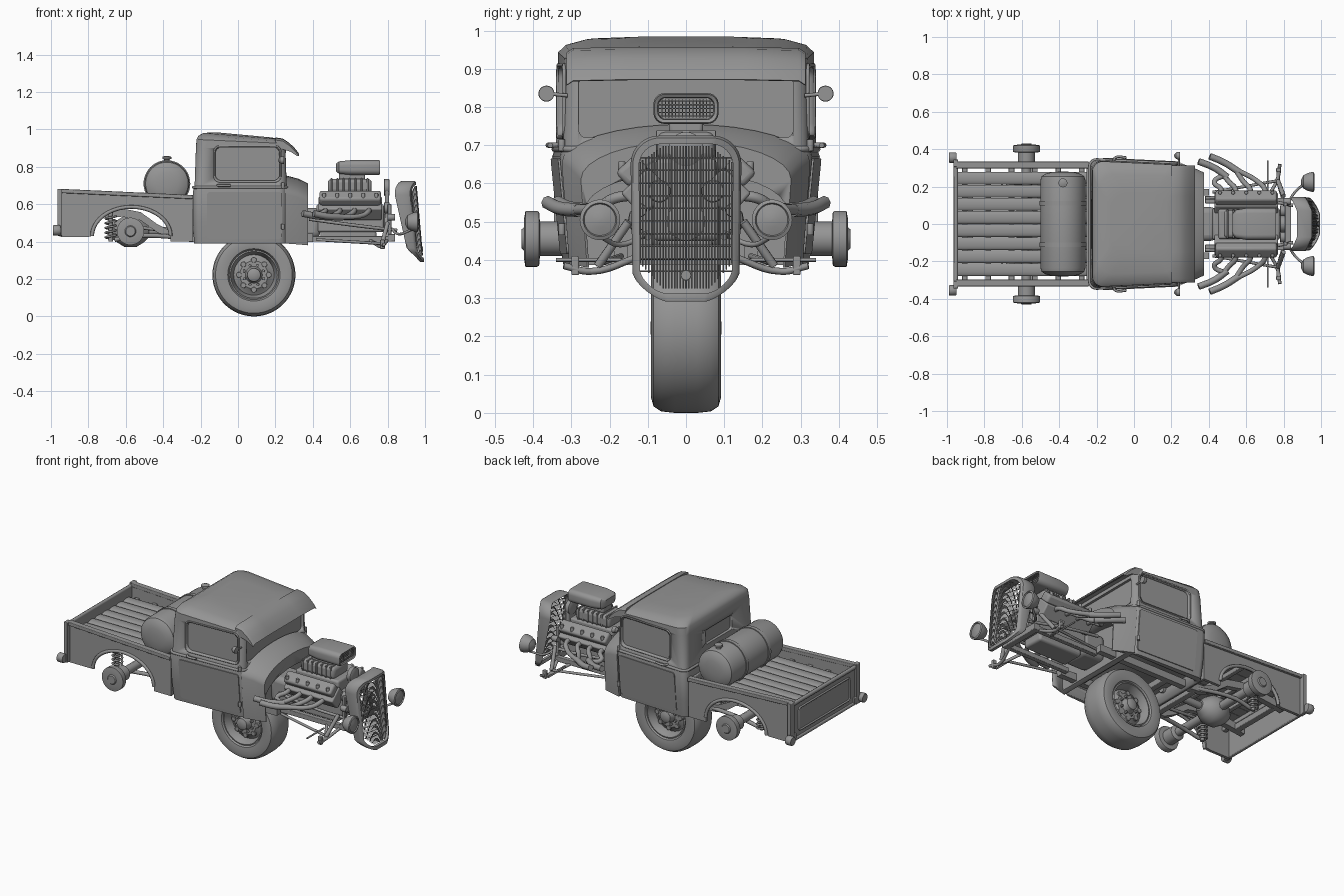
import bpy, bmesh, math
from math import sin, cos, pi
from mathutils import Vector

if "Cube" in bpy.data.objects:
    bpy.data.objects.remove(bpy.data.objects["Cube"])

GREY = bpy.data.materials.new("primer_grey")
GREY.use_nodes = True
GREY.diffuse_color = (0.3, 0.3, 0.3, 1)
GREY.node_tree.nodes["Principled BSDF"].inputs["Base Color"].default_value = (0.3, 0.3, 0.3, 1)


def finish(name, bm, bevel=0, angle=35):
    bmesh.ops.recalc_face_normals(bm, faces=bm.faces)
    me = bpy.data.meshes.new(name)
    bm.to_mesh(me)
    bm.free()
    me.materials.append(GREY)
    ob = bpy.data.objects.new(name, me)
    bpy.context.collection.objects.link(ob)
    bpy.ops.object.select_all(action='DESELECT')
    ob.select_set(True)
    bpy.context.view_layer.objects.active = ob
    if bevel:
        m = ob.modifiers.new("bevel", 'BEVEL')
        m.width, m.segments = bevel, 3
    bpy.ops.object.shade_smooth_by_angle(angle=math.radians(angle))
    return ob


def loft(name, rings, loop=False, bevel=0):
    bm = bmesh.new()
    vs = [[bm.verts.new(p) for p in r] for r in rings]
    n = len(vs[0])
    for a, b in list(zip(vs, vs[1:])) + ([(vs[-1], vs[0])] if loop else []):
        for i in range(n):
            j = (i + 1) % n
            bm.faces.new((a[i], a[j], b[j], b[i]))
    if not loop:
        bm.faces.new(vs[0])
        bm.faces.new(vs[-1])
    return finish(name, bm, bevel)


def box(name, x, y, z, bevel=0.004, tilt=0):
    bm = bmesh.new()
    bmesh.ops.create_cube(bm, size=1)
    for v in bm.verts:
        v.co = Vector((v.co.x * (x[1] - x[0]), v.co.y * (y[1] - y[0]), v.co.z * (z[1] - z[0])))
    ob = finish(name, bm, bevel)
    ob.location = (sum(x) / 2, sum(y) / 2, sum(z) / 2)
    ob.rotation_euler.x = tilt
    return ob


def rrect(cx, cy, hx, hy, r, n=6):
    out = []
    for k, (sx, sy) in enumerate(((1, 1), (-1, 1), (-1, -1), (1, -1))):
        for i in range(n + 1):
            a = (k + i / n) * pi / 2
            out.append((cx + sx * (hx - r) + r * cos(a), cy + sy * (hy - r) + r * sin(a)))
    return out


def lathe(name, prof, centre, axis, seg=40, loop=False):
    """prof: (radius, distance along axis)"""
    d = {'x': lambda r, a, t: (a, r * cos(t), r * sin(t)),
         'y': lambda r, a, t: (r * cos(t), a, r * sin(t)),
         'z': lambda r, a, t: (r * cos(t), r * sin(t), a)}[axis]
    c = Vector(centre)
    return loft(name, [[c + Vector(d(r, a, 2 * pi * i / seg)) for i in range(seg)] for r, a in prof], loop)


def disc(name, r, h, centre, axis, seg=24):
    return lathe(name, [(r * .9, -h), (r, -h * .8), (r, h * .8), (r * .9, h)], centre, axis, seg)


def tube(name, pts, r, smooth=True, closed=False):
    cu = bpy.data.curves.new(name, 'CURVE')
    cu.dimensions, cu.bevel_depth, cu.bevel_resolution = '3D', r, 2
    cu.use_fill_caps, cu.resolution_u = True, 6
    sp = cu.splines.new('BEZIER' if smooth else 'POLY')
    if smooth:
        sp.bezier_points.add(len(pts) - 1)
        for b, p in zip(sp.bezier_points, pts):
            b.co, b.handle_left_type, b.handle_right_type = p, 'AUTO', 'AUTO'
    else:
        sp.points.add(len(pts) - 1)
        for b, p in zip(sp.points, pts):
            b.co = (*p, 1)
    sp.use_cyclic_u = closed
    cu.materials.append(GREY)
    bpy.context.collection.objects.link(bpy.data.objects.new(name, cu))


def cut(ob, name, ring_a, ring_b):
    c = loft(name, [ring_a, ring_b])
    c.hide_render = c.hide_viewport = True
    m = ob.modifiers.new(name, 'BOOLEAN')
    m.operation, m.object, m.solver = 'DIFFERENCE', c, 'EXACT'


def side(x, y):
    """Cab narrows towards the front"""
    return y * (1 - .06 * (x + .2) / .44)


def section(z, xb, xf, hw, r):
    drop = max(0, z - 0.9) / 0.09 * 0.04
    return [(x, side(x, y), z - drop * (x + 0.2) / 0.44)
            for x, y in rrect((xb + xf) / 2, 0, (xf - xb) / 2, hw, r)]


# Cab with recessed windows and hollow underside
cab = loft("cab", [section(*s) for s in (
    (.39, -.235, .26, .322, .04), (.5, -.24, .26, .337, .04), (.67, -.24, .26, .35, .04),
    (.7, -.232, .26, .341, .04), (.9, -.225, .255, .337, .05), (.945, -.222, .25, .336, .06),
    (.965, -.212, .25, .318, .07), (.982, -.185, .235, .27, .08), (.992, -.12, .18, .17, .08))])
for s in (-1, 1):
    win = rrect(.05, .815, .17, .088, .03)
    cut(cab, "side_window_cutter", *[[(x, s * side(x, d), z) for x, z in win] for d in (.325, .4)])
back, shield = rrect(0, .82, .13, .045, .015), rrect(0, .8, .28, .08, .02)
cut(cab, "rear_window_cutter", [(-.3, y, z) for y, z in back], [(-.212, y, z) for y, z in back])
cut(cab, "windshield_cutter", [(.3, y, z) for y, z in shield], [(.24, y, z) for y, z in shield])
under = rrect(.04, 0, .255, .285, .03)
cut(cab, "underside_cutter", [(x, y, .3) for x, y in under], [(x, y, .46) for x, y in under])
tube("belt_moulding", section(.69, -.238, .26, .344, .04), .008, False, True)


# Cowl tapering into an arched, recessed firewall
def arch(x, hw, top, low):
    pts = [(x, hw * cos(pi * i / 16), top - .1 + .1 * sin(pi * i / 16)) for i in range(17)]
    return [(x, -hw * .94, low)] + pts[::-1] + [(x, hw * .94, low)]


cowl = loft("cowl", [arch(.25, .325, .755, .39), arch(.32, .3, .737, .385), arch(.375, .275, .71, .38)])
cut(cowl, "firewall_cutter", arch(.29, .28, .63, .3), arch(.42, .255, .63, .3))

# Sun visor flowing out of the roof
vis = [(.2, .957), (.24, .951), (.275, .927), (.303, .9), (.325, .872), (.318, .87), (.28, .895), (.245, .905),
       (.2, .92)]
loft("sun_visor", [[(x, y, z - d) for x, z in vis] for y, d in
                   ((-.312, .014), (-.295, .003), (-.15, 0), (.15, 0), (.295, .003), (.312, .014))])

for s in (-1, 1):
    # Door, mirror and handle
    door = rrect(.035, .54, .2, .125, .015)
    loft("door_panel", [[(x, s * side(x, d + (z - .415) * .1), z) for x, z in door] for d in (.325, .331)])
    tube("window_trim", [(x, s * side(x, .338), z) for x, z in rrect(.05, .815, .177, .095, .03)], .005, False, True)
    tube("door_handle", [(-.11, s * .335, .7), (-.1, s * .355, .7), (-.04, s * .355, .7)], .007)
    lathe("mirror", [(.005, -.025), (.018, -.015), (.021, 0), (.02, .006)], (.24, s * .365, .835), 'x', 20)
    tube("mirror_arm", [(.24, s * .31, .83), (.24, s * .36, .835)], .005)
    for z in (.48, .7):
        disc("door_hinge", .009, .015, (.24, s * .325, z), 'z', 12)

    # Bed side with open wheel arch
    top, base = [(-.95, .67), (-.24, .637)], [(-.24, .4), (-.36, .4)]
    curve = [(-.57 + .21 * cos(pi * i / 20), .43 + .155 * sin(pi * i / 20)) for i in range(21)]
    prof = top + base + curve + [(-.8, .425), (-.95, .425)]
    loft("bed_side", [[(x, s * y, z) for x, z in prof] for y in (.3, .318)])
    loft("bed_rail", [[(x, s * y, z + dz) for y, dz in ((.297, -.01), (.333, -.01), (.333, .012), (.297, .012))]
                      for x, z in top], bevel=.004)
    tube("arch_lip", [(x, s * .318, z) for x, z in curve], .01, False)
    box("bed_corner_post", (-.965, -.94), (s * .325 - .02, s * .325 + .02), (.43, .682))
    disc("tail_lamp", .028, .02, (-.97, s * .355, .46), 'x', 20)
    box("tail_bracket", (-.965, -.95), (s * .33 - .045, s * .33 + .045), (.44, .48))

    # Rear running gear
    hub = [(.03, .3), (.045, .31), (.045, .382), (.07, .384), (.073, .39), (.073, .42), (.05, .424), (.03, .424),
           (.025, .43)]
    lathe("rear_hub", [(r, s * a) for r, a in hub], (-.575, 0, .455), 'y')
    tube("coil_spring", [(-.68 + .028 * cos(t * pi / 6), s * .22 + .028 * sin(t * pi / 6), .41 + t * .0021)
                         for t in range(61)], .006, False)
    tube("shock", [(-.68, s * .22, .4), (-.68, s * .22, .57)], .012, False)
    tube("trailing_arm", [(-.66, s * .22, .41), (-.55, s * .22, .43), (-.22, s * .16, .415)], .012)
    tube("upper_link", [(-.575, s * .15, .48), (-.3, s * .13, .45)], .009)

    # Chassis rail kicked up over the axle, front suspension
    path = [(-.93, .53), (-.75, .55), (-.62, .555), (-.52, .535), (-.43, .47), (-.35, .43), (-.25, .42), (.4, .42)]
    loft("chassis_rail", [[(x, s * .17 + dy, z + dz) for dy, dz in
                           ((-.018, -.022), (.018, -.022), (.018, .022), (-.018, .022))] for x, z in path])
    box("front_rail", (.38, .84), (s * .125 - .015, s * .125 + .015), (.4, .43))
    tube("front_strut", [(.38, s * .14, .52), (.6, s * .14, .49), (.85, s * .1, .46)], .009)
    for x in (.7, .8):
        tube("lower_arm", [(x, s * .12, .41), (.77, s * .25, .37), (.78, s * .32, .385)], .009)
    tube("radius_rod", [(.42, s * .17, .41), (.76, s * .23, .39)], .008)
    tube("tie_rod", [(.715, s * .17, .4), (.715, s * .34, .4)], .005)
    box("spindle", (.76, .785), (s * .29 - .01, s * .29 + .01), (.36, .41))
    tube("coilover", [(.77, s * .23, .385), (.8, s * .15, .5)], .012)
    box("radiator_stay", (.8, .82), (s * .105 - .01, s * .105 + .01), (.4, .6))
    disc("stay_boss", .018, .02, (.82, s * .12, .53), 'x', 14)

    # Headlamp
    lathe("headlamp", [(.008, -.06), (.035, -.047), (.048, -.022), (.053, 0), (.053, .008), (.044, .012),
                       (.041, .006), (.02, .012), (.004, .014)], (.952, s * .225, .505), 'x', 32)
    tube("headlamp_bar", [(.82, s * .1, .47), (.86, s * .17, .44), (.925, s * .225, .462)], .007)

    # Engine bank, exhaust headers
    box("cylinder_head", (.43, .77), (s * .105 - .05, s * .105 + .05), (.535, .62), .008, -s * .75)
    box("valve_cover", (.435, .765), (s * .14 - .036, s * .14 + .036), (.605, .66), .014, -s * .75)
    for i in range(5):
        disc("cover_bolt", .01, .012, (.46 + i * .07, s * .168, .645), 'z', 10)
    for i in range(4):
        x, far = .46 + i * .078, i // 2
        tube("header_pipe", [(x, s * .13, .57), (x + .005, s * .185, .562), (x - .03, s * .225, .54),
                             (.48 + far * .06, s * (.26 + far * .035), .53)], .014)
    for far in (0, 1):
        tube("exhaust_tail", [(.5 + far * .06, s * (.25 + far * .03), .53), (.43 + far * .05, s * (.3 + far * .03), .535),
                              (.345 + far * .06, s * (.335 + far * .027), .55)], .018)

# Bed planks, bulkhead and tailgate
for i in range(8):
    y = -.245 + i * .07
    hump = [(y + .034 * cos(pi * k / 8), .6 + .012 * sin(pi * k / 8)) for k in range(9)]
    loft("floor_plank", [[(x, a, b) for a, b in hump] for x in (-.945, -.25)])
for i in range(6):
    box("bed_crossbar", (-.92 + i * .125, -.89 + i * .125), (-.3, .3), (.577, .602))
box("bed_bulkhead", (-.255, -.24), (-.3, .3), (.4, .64))
box("tailgate", (-.955, -.942), (-.305, .305), (.43, .67))
for z in (.44, .663):
    tube("tailgate_roll", [(-.952, -.305, z), (-.952, .305, z)], .012, False)
tube("tailgate_bead", [(-.956, y, z) for y, z in rrect(0, .55, .25, .07, .015)], .006, False, True)
for x, z in ((-.88, .53), (-.3, .42), (-.1, .42), (.25, .42)):
    box("crossmember", (x - .02, x + .02), (-.16, .16), (z - .018, z + .018))

# Fuel tank with straps and filler
end = [(.12, .235), (.114, .255), (.095, .268), (.06, .277), (.02, .28)]
lathe("fuel_tank", [(r, -a) for r, a in end[::-1]] + end, (-.38, 0, .71), 'y', 48)
for y in (-.11, .11):
    lathe("tank_strap", [(.115, -.012), (.125, -.012), (.125, .012), (.115, .012)], (-.38, y, .71), 'y', 48)
    box("tank_cradle", (-.46, -.3), (y - .02, y + .02), (.6, .64))
lathe("filler_cap", [(.015, 0), (.015, .025), (.024, .027), (.024, .038), (.01, .043)], (-.38, .22, .815), 'z', 20)

# Rear axle and driveline
lathe("differential", [(.03, -.1), (.06, -.07), (.085, -.03), (.085, .03), (.06, .07), (.03, .1)],
      (-.575, 0, .455), 'x')
tube("rear_axle", [(-.575, -.36, .455), (-.575, .36, .455)], .026, False)
tube("driveshaft", [(-.5, 0, .455), (-.2, 0, .46)], .022, False)

# Single road wheel
tyre = [(.13, -.07), (.14, -.085), (.18, -.092), (.205, -.085), (.218, -.065), (.222, -.03)]
lathe("tyre", tyre + [(r, -a) for r, a in tyre[::-1]], (.085, 0, .222), 'y', 64, loop=True)
rim = [(.132, -.078), (.125, -.08), (.118, -.06), (.108, -.03)]
lathe("rim", rim + [(r, -a) for r, a in rim[::-1]], (.085, 0, .222), 'y', 48, loop=True)
face = [(.11, -.025), (.1, -.03), (.075, -.05), (.045, -.05), (.038, -.06), (.035, -.085), (.02, -.092), (.004, -.093)]
lathe("wheel_centre", face[::-1] + [(r, -a) for r, a in face], (.085, 0, .222), 'y', 48)
for s in (-1, 1):
    for i in range(8):
        a = i * pi / 4
        disc("wheel_boss", .015, .008, (.085 + .08 * cos(a), s * .045, .222 + .08 * sin(a)), 'y', 14)
        disc("lug_nut", .008, .01, (.085 + .055 * cos(a + .4), s * .055, .222 + .055 * sin(a + .4)), 'y', 6)

# Engine block, supercharger and air scoop
box("engine_block", (.42, .78), (-.085, .085), (.45, .6), .012)
box("oil_pan", (.44, .74), (-.07, .07), (.4, .46), .015)
box("gearbox", (.28, .44), (-.09, .09), (.42, .58), .03)
box("intake_manifold", (.45, .75), (-.08, .08), (.59, .665), .012)
box("supercharger", (.48, .715), (-.075, .075), (.66, .735), .02)
for i in range(7):
    box("supercharger_rib", (.495 + i * .032, .505 + i * .032), (-.078, .078), (.665, .739), .003)
box("scoop_base", (.54, .68), (-.045, .045), (.73, .775), .01)
mouth = [(.525, .05, .022), (.54, .075, .033), (.6, .085, .039), (.75, .085, .04), (.76, .082, .037),
         (.755, .074, .029), (.72, .072, .028)]
loft("air_scoop", [[(x, y, z) for y, z in rrect(0, .796, hw, hh, hh * .7)] for x, hw, hh in mouth])
for i in range(15):
    tube("scoop_mesh", [(.752, -.063 + i * .009, .772), (.752, -.063 + i * .009, .82)], .0015, False)
for i in range(5):
    tube("scoop_mesh_bar", [(.752, -.07, .776 + i * .01), (.752, .07, .776 + i * .01)], .0015, False)
for r, y, z in ((.045, 0, .69), (.05, 0, .5), (.03, .07, .58), (.03, -.07, .58)):
    disc("pulley", r, .015, (.795, y, z), 'x')
box("drive_belt", (.785, .807), (-.04, .04), (.5, .69), .006)
box("front_crossmember", (.8, .84), (-.14, .14), (.4, .44))


# Raked, pointed grille shell with a rounded foot and fine bars
def front_x(y, z):
    return .964 + .038 * (.72 - z) / .43 - 2.6 * y * y


def shell(inset, depth):
    out = []
    for y, z in rrect(0, .508, .145 - inset, .217 - inset, .075 - inset * .8, 10):
        y *= 1 - .35 * (max(0, .4 - z) / .11) ** 2
        out.append((front_x(y, z) - depth * min(1, max(.3, (z - .27) / .17)), y, z))
    return out


loft("grille_shell", [shell(.004, .08), shell(0, .07), shell(0, .01), shell(.006, 0), shell(.022, .003),
                      shell(.022, .06)], loop=True)
for i in range(33):
    y = -.12 + i * .0075
    reach = max(0, abs(y) - .06)
    low, high = .325 + reach * 1.1, .698 - reach * .7
    tube("grille_bar", [(front_x(y, z) - .012, y, z) for z in (low, (low + high) / 2, high)], .002, False)
for i in range(10):
    z = .37 + i * .033
    tube("grille_crossbar", [(front_x(y, z) - .016, y, z) for y in (-.122, -.06, 0, .06, .122)], .002, False)
disc("grille_badge", .014, .005, (.985, 0, .36), 'x')
